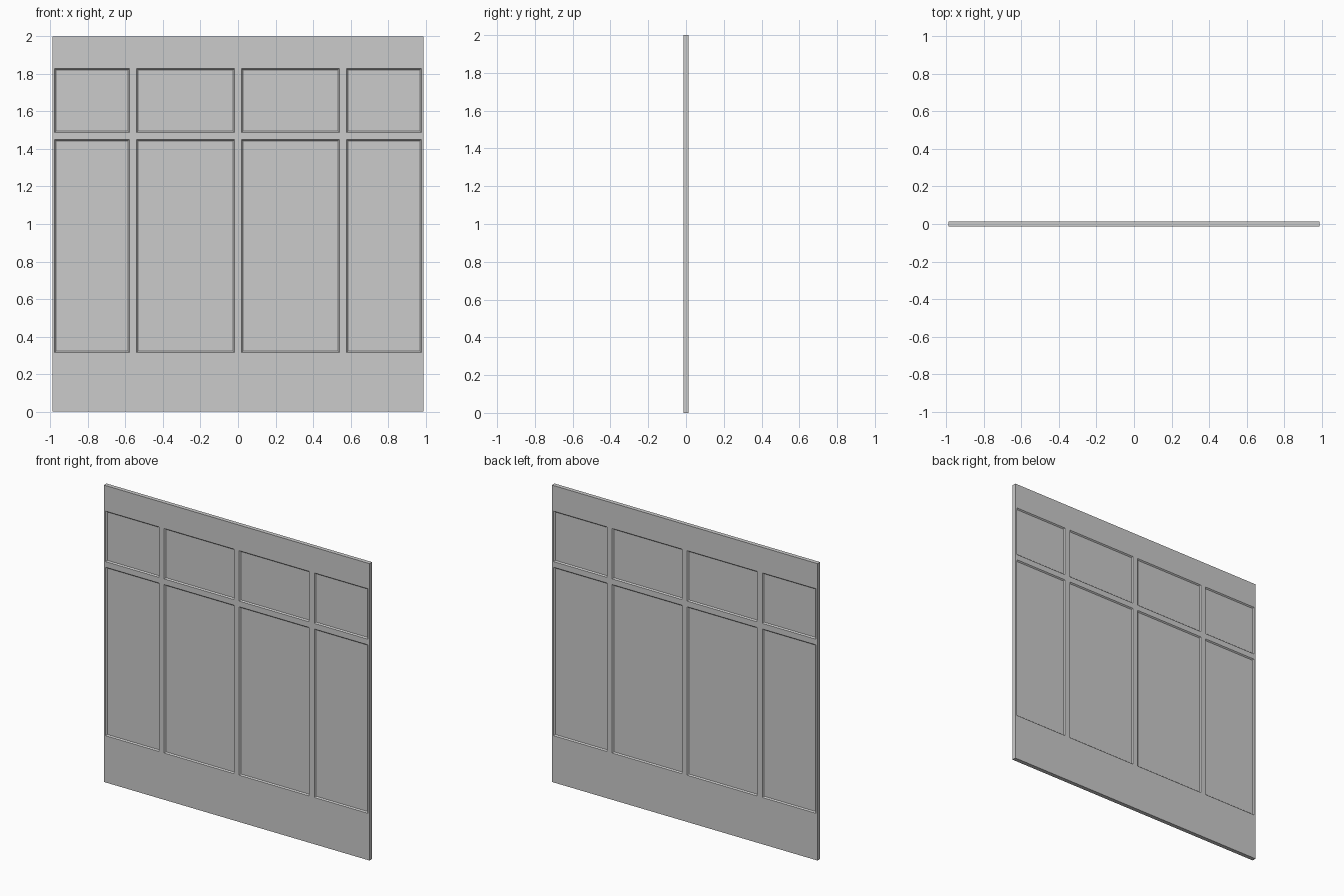
import bpy, bmesh

if "Cube" in bpy.data.objects:
    bpy.data.objects.remove(bpy.data.objects["Cube"])

HALF_T = 0.014          # half thickness of the slab
BEVEL, DEPTH = 0.007, 0.008
half_x = [0.019, 0.54, 0.579, 0.977, 0.99]
xs = [-x for x in reversed(half_x)] + half_x
zs = [0.0, 0.315, 1.45, 1.488, 1.828, 2.0]
PANE_COLS, PANE_ROWS = (1, 3, 5, 7), (1, 3)

bm = bmesh.new()
panes = []


# Front and back sheets, divided into stiles, rails and panes
def sheet(y):
    grid = [[bm.verts.new((x, y, z)) for z in zs] for x in xs]
    for i in range(len(xs) - 1):
        for j in range(len(zs) - 1):
            f = bm.faces.new((grid[i][j], grid[i + 1][j], grid[i + 1][j + 1], grid[i][j + 1]))
            if i in PANE_COLS and j in PANE_ROWS:
                panes.append(f)
    # boundary loop, in order
    return ([c[0] for c in grid] + grid[-1][1:]
            + [c[-1] for c in reversed(grid[:-1])] + grid[0][-2:0:-1])


# Slab edges join the two sheets
front, back = sheet(-HALF_T), sheet(HALF_T)
n = len(front)
for k in range(n):
    m = (k + 1) % n
    bm.faces.new((front[k], back[k], back[m], front[m]))
bmesh.ops.recalc_face_normals(bm, faces=bm.faces[:])

# Sunken panes with bevelled surrounds on both sides
bmesh.ops.inset_individual(bm, faces=panes, thickness=BEVEL, depth=-DEPTH, use_even_offset=True)

mesh = bpy.data.meshes.new("window_panel")
bm.to_mesh(mesh)
bm.free()
bpy.context.collection.objects.link(bpy.data.objects.new("window_panel", mesh))
